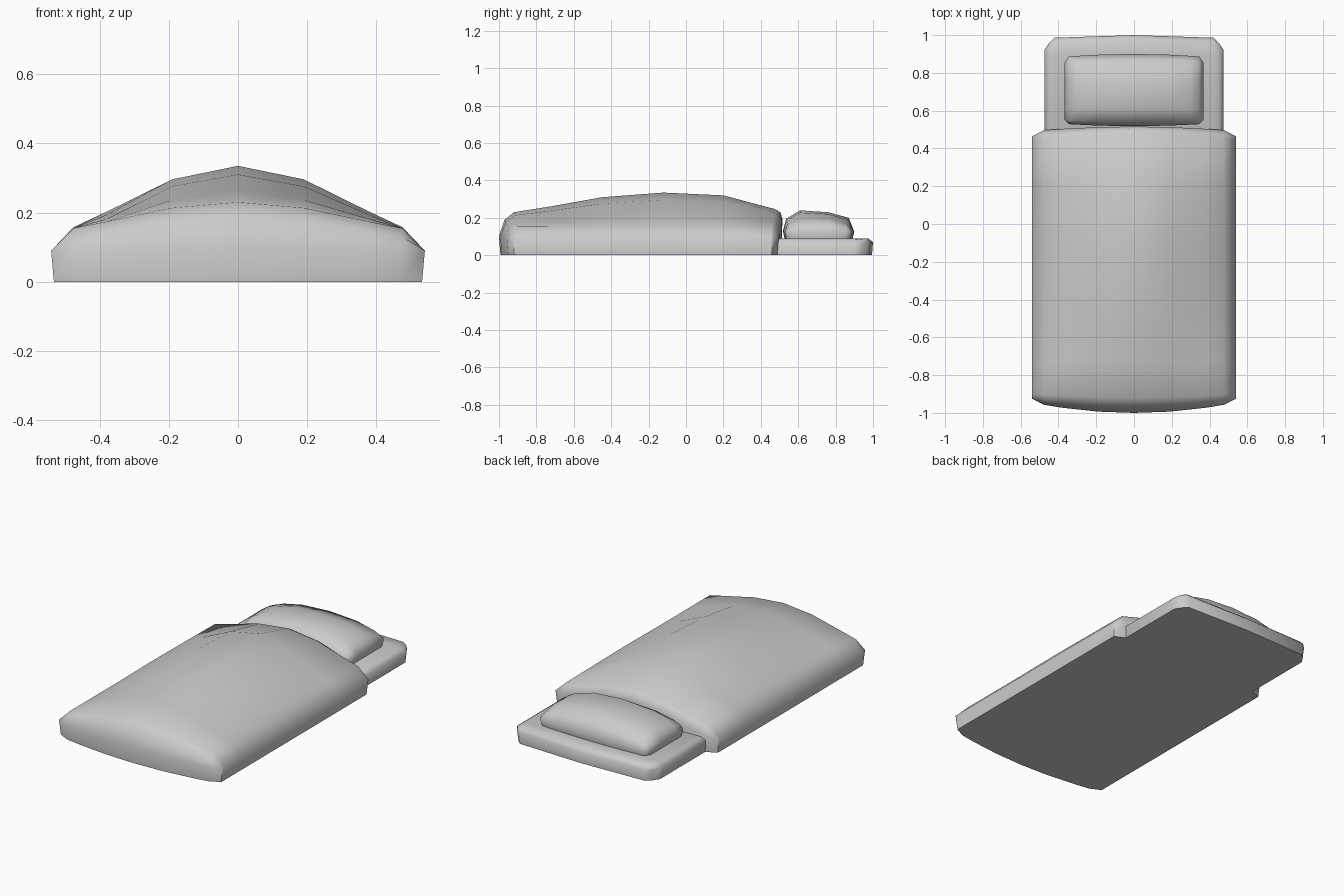
import bpy, bmesh

if "Cube" in bpy.data.objects:
    bpy.data.objects.remove(bpy.data.objects["Cube"])


def cushion(name, half_cols, rows, rim, base, inset, power=2):
    """Domed slab with clipped corners, a short skirt and a flat underside.
    half_cols: (x, dome weight) from centre outwards, the last one is the rim.
    rows: (y, ridge height, edge height, bow of the row towards the sides)."""
    cols = [(-x, w) for x, w in reversed(half_cols) if x > 0] + half_cols
    xmax = half_cols[-1][0]
    nc, nr = len(cols), len(rows)
    ymid = (rows[0][0] + rows[-1][0]) / 2
    bm = bmesh.new()
    grid = {}
    for j, (y, h, e, bow) in enumerate(rows):
        for i, (x, w) in enumerate(cols):
            side, end = i in (0, nc - 1), j in (0, nr - 1)
            if side and end:
                continue
            z = rim if side else e + (h - e) * w
            grid[i, j] = bm.verts.new((x, y + bow * abs(x / xmax) ** power, z))
    for j in range(nr - 1):
        for i in range(nc - 1):
            keys = [(i, j), (i + 1, j), (i + 1, j + 1), (i, j + 1)]
            bm.faces.new([grid[k] for k in keys if k in grid])

    # Skirt down to the base, then the flat underside
    edges = [e for e in bm.edges if e.is_boundary]
    new = bmesh.ops.extrude_edge_only(bm, edges=edges)["geom"]
    for v in [g for g in new if isinstance(g, bmesh.types.BMVert)]:
        v.co.x -= inset * v.co.x / xmax
        v.co.y -= inset * (1 if v.co.y > ymid else -1) * min(1, abs(v.co.y - ymid) / (rows[-1][0] - ymid))
        v.co.z = base
    bmesh.ops.holes_fill(bm, edges=[e for e in bm.edges if e.is_boundary], sides=0)
    bmesh.ops.recalc_face_normals(bm, faces=bm.faces)

    mesh = bpy.data.meshes.new(name)
    bm.to_mesh(mesh)
    bm.free()
    obj = bpy.data.objects.new(name, mesh)
    bpy.context.collection.objects.link(obj)
    bpy.ops.object.select_all(action='DESELECT')
    obj.select_set(True)
    bpy.context.view_layer.objects.active = obj
    bpy.ops.object.shade_smooth_by_angle(angle=1.05)
    return obj


# Blanket
cushion("blanket",
        [(0, 1), (0.19, 0.78), (0.38, 0.25), (0.475, 0), (0.54, 0)],
        [(-1.0, 0.10, 0.09, 0.055), (-0.97, 0.19, 0.13, 0.045),
         (-0.92, 0.23, 0.155, 0.02), (-0.73, 0.26, 0.155, 0),
         (-0.45, 0.31, 0.155, 0), (-0.12, 0.335, 0.158, 0),
         (0.20, 0.32, 0.155, 0), (0.475, 0.247, 0.152, -0.02),
         (0.505, 0.23, 0.135, -0.04), (0.516, 0.19, 0.10, -0.025)],
        rim=0.09, base=0, inset=0.008)

# Mattress, tucked under the blanket
cushion("mattress",
        [(0, 1), (0.42, 1), (0.45, 0), (0.475, 0)],
        [(0.40, 0.07, 0.07, 0), (0.44, 0.09, 0.088, 0), (0.90, 0.09, 0.088, 0),
         (0.975, 0.09, 0.082, -0.055), (1.0, 0.07, 0.065, -0.10)],
        rim=0.07, base=0, inset=0.006, power=16)

# Pillow
cushion("pillow",
        [(0, 1), (0.18, 0.75), (0.30, 0.1), (0.345, -0.4), (0.367, 0)],
        [(0.518, 0.13, 0.13, 0.012), (0.535, 0.195, 0.165, 0.015),
         (0.61, 0.24, 0.19, 0), (0.76, 0.23, 0.19, 0),
         (0.87, 0.20, 0.165, -0.015), (0.90, 0.125, 0.125, -0.015)],
        rim=0.125, base=0.085, inset=0.01)
